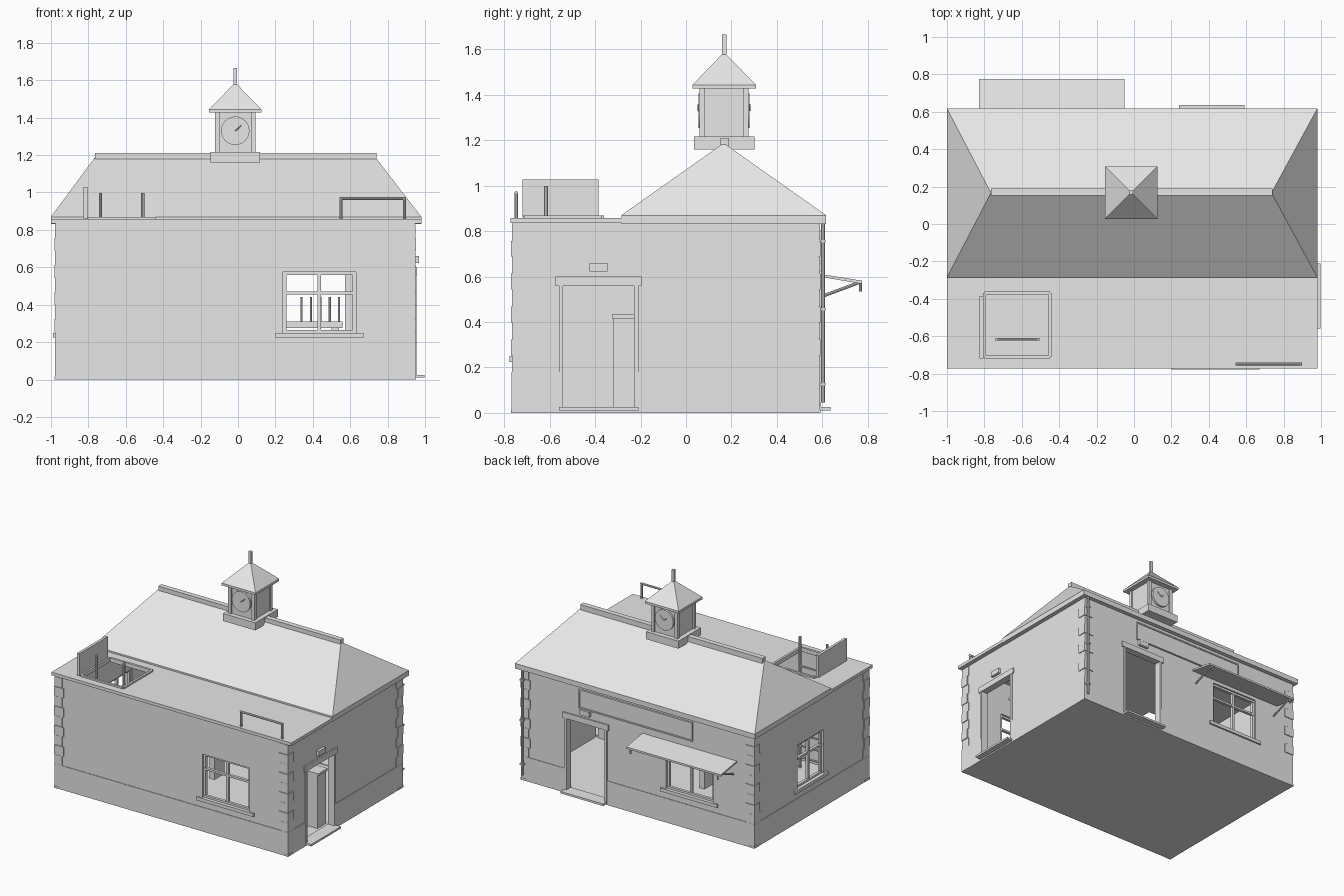
import bpy, bmesh, math
from mathutils import Vector

if "Cube" in bpy.data.objects:
    bpy.data.objects.remove(bpy.data.objects["Cube"])

# One plain material
grey = bpy.data.materials.new("light grey")
grey.use_nodes = True
tint = (0.8, 0.8, 0.8, 1)
grey.diffuse_color = tint
grey.node_tree.nodes["Principled BSDF"].inputs["Base Color"].default_value = tint


def finish(name, bm):
    bmesh.ops.recalc_face_normals(bm, faces=bm.faces)
    me = bpy.data.meshes.new(name)
    bm.to_mesh(me)
    bm.free()
    me.materials.append(grey)
    ob = bpy.data.objects.new(name, me)
    bpy.context.collection.objects.link(ob)
    return ob


def box(name, xs, ys, zs):
    bm = bmesh.new()
    bmesh.ops.create_cube(bm, size=1)
    for v in bm.verts:
        v.co = Vector([(a + b) / 2 + c * abs(b - a) for (a, b), c in zip((xs, ys, zs), v.co)])
    return finish(name, bm)


def prism(name, profile, x0, x1):
    """Extrude a (y, z) profile along x."""
    bm = bmesh.new()
    face = bm.faces.new([bm.verts.new((x0, y, z)) for y, z in profile])
    out = bmesh.ops.extrude_face_region(bm, geom=[face])
    moved = [g for g in out["geom"] if isinstance(g, bmesh.types.BMVert)]
    bmesh.ops.translate(bm, verts=moved, vec=(x1 - x0, 0, 0))
    return finish(name, bm)


def rod(name, a, b, r, sides=8):
    a, b = Vector(a), Vector(b)
    bm = bmesh.new()
    bmesh.ops.create_cone(bm, cap_ends=True, segments=sides, radius1=r, radius2=r, depth=(b - a).length)
    turn = (b - a).to_track_quat("Z", "Y")
    for v in bm.verts:
        v.co = turn @ v.co + (a + b) / 2
    return finish(name, bm)


def hip(name, xs, ys, z0, z1, z2, ridge):
    """Eave slab topped by a hipped roof; equal ridge ends make a pyramid."""
    bm = bmesh.new()
    ym = sum(ys) / 2
    for z in (z0, z1):
        for x in xs:
            for y in ys:
                bm.verts.new((x, y, z))
    for x in ridge:
        bm.verts.new((x, ym, z2))
    bmesh.ops.remove_doubles(bm, verts=bm.verts, dist=0.001)
    bmesh.ops.convex_hull(bm, input=bm.verts)
    bmesh.ops.dissolve_limit(bm, angle_limit=0.01, verts=bm.verts, edges=bm.edges)
    return finish(name, bm)


def cut(ob, cutters):
    for c in cutters:
        c.hide_render = True
        m = ob.modifiers.new("cut", "BOOLEAN")
        m.operation, m.object, m.solver = "DIFFERENCE", c, "EXACT"
        bpy.context.view_layer.objects.active = ob
        bpy.ops.object.modifier_apply(modifier=m.name)
        bpy.data.objects.remove(c)


# Wall faces: outward axis, plane and direction
X0, X1, Y0, Y1, TOP = -0.975, 0.947, -0.764, 0.586, 0.835
SIDES = {"front": ("y", Y0, -1), "back": ("y", Y1, 1), "left": ("x", X1, 1), "right": ("x", X0, -1)}


def on(side, name, us, zs, d0, d1):
    """Box on a wall face, us along the wall, d measured outward from it."""
    axis, plane, sign = SIDES[side]
    ds = sorted((plane + sign * d0, plane + sign * d1))
    return box(name, ds, us, zs) if axis == "x" else box(name, us, ds, zs)


WINDOWS = [("front", 0.24, 0.63), ("back", -0.635, -0.245), ("right", -0.23, 0.08)]
DOORS = [("left", -0.55, -0.22), ("back", 0.25, 0.58)]
WZ, DZ = (0.25, 0.575), (0.02, 0.56)

# Hollow building with a plinth and openings
shell = box("walls", (X0, X1), (Y0, Y1), (0, TOP))
plinth = box("plinth", (X0 - .004, X1 + .004), (Y0 - .004, Y1 + .004), (0, 0.18))
T = 0.045
for part in (shell, plinth):
    cutters = [box("cutter", (X0 + T, X1 - T), (Y0 + T, Y1 - T), (0.02, 1))]
    cutters += [on(s, "cutter", (a, b), WZ, -0.1, 0.05) for s, a, b in WINDOWS if part is shell]
    cutters += [on(s, "cutter", (a, b), DZ, -0.1, 0.05) for s, a, b in DOORS]
    cut(part, cutters)

# Windows
for s, a, b in WINDOWS:
    m, w = (a + b) / 2, 0.018
    on(s, "window_sill", (a - 0.04, b + 0.04), (0.225, 0.25), -0.02, 0.013)
    for lo, hi in ((a, a + w), (b - w, b), (m - w / 2, m + w / 2)):
        on(s, "window_upright", (lo, hi), WZ, -0.035, -0.015)
    for lo, hi in ((0.25, 0.265), (0.455, 0.47), (0.56, 0.575)):
        on(s, "window_rail", (a, b), (lo, hi), -0.033, -0.012)

# Doorways
for s, a, b in DOORS:
    m = (a + b) / 2
    on(s, "door_lintel", (a - 0.025, b + 0.025), (0.558, 0.6), -0.02, 0.01)
    on(s, "door_step", (a - 0.01, b + 0.01), (0.01, 0.025), -0.045, 0.05)
    for lo, hi in ((a - 0.01, a + 0.008), (b - 0.008, b + 0.01)):
        on(s, "door_jamb", (lo, hi), (0.025, 0.558), -0.045, 0.008)
    on(s, "door_lamp", (m - 0.04, m + 0.04), (0.622, 0.66), 0, 0.02)

# Corner quoins and feet
for x, sx in ((X0, 1), (X1, -1)):
    for y, sy in ((Y0, 1), (Y1, -1)):
        def corner(name, wx, wy, z0, z1, out):
            box(name, sorted((x - sx * out, x + sx * wx)), sorted((y - sy * out, y + sy * wy)), (z0, z1))
        corner("corner_foot", 0.035, 0.055, 0, 0.016, 0.006)
        for i in range(9):
            long = i % 2
            corner("quoin", 0.06 + 0.012 * long, 0.072 - 0.012 * long,
                   0.18 + i * 0.0725, 0.25 + i * 0.0725, 0.003 + 0.003 * long)

# Main hipped roof and ridge cap
hip("hipped_roof", (-1, 0.98), (-0.285, 0.617), 0.832, 0.87, 1.188, (-0.765, 0.735))
box("ridge_cap", (-0.765, 0.74), (0.152, 0.19), (1.165, 1.21))

# Flat roof with an open hatch
HX, HY = (-0.8, -0.45), (-0.71, -0.37)
flat = box("flat_roof", (-1, 0.98), (-0.772, -0.28), (0.835, 0.858))
cut(flat, [box("cutter", HX, HY, (0.7, 1))])
for y in HY:
    box("hatch_trim", HX, (y - 0.008, y + 0.008), (0.84, 0.87))
for x in HX:
    box("hatch_trim", (x - 0.008, x + 0.008), HY, (0.84, 0.87))
box("hatch_lid", (-0.825, -0.805), (-0.72, -0.385), (0.862, 1.028))

# Ladder through the hatch
for x in (-0.735, -0.51):
    rod("ladder_rail", (x, -0.617, 0.02), (x, -0.617, 0.998), 0.009)
for i in range(9):
    z = 0.1 + i * 0.085
    rod("ladder_rung", (-0.735, -0.617, z), (-0.51, -0.617, z), 0.007)

# Roof handrail
for x in (0.55, 0.89):
    rod("handrail_post", (x, -0.748, 0.85), (x, -0.748, 0.97), 0.008)
rod("handrail_bar", (0.543, -0.748, 0.968), (0.897, -0.748, 0.968), 0.008)

# Clock tower
CX, CY = -0.015, 0.168


def block(name, r, z0, z1, dx=0, dy=0):
    return box(name, (CX + dx - r, CX + dx + r), (CY + dy - r, CY + dy + r), (z0, z1))


block("tower_base", 0.133, 1.16, 1.216)
block("tower_body", 0.098, 1.2, 1.435)
for dx in (-0.096, 0.096):
    for dy in (-0.096, 0.096):
        block("tower_post", 0.012, 1.21, 1.435, dx, dy)
hip("tower_roof", (CX - 0.14, CX + 0.14), (CY - 0.14, CY + 0.14), 1.427, 1.444, 1.588, (CX, CX))
block("finial", 0.01, 1.56, 1.665)
for s in (-1, 1):
    rod("clock_face", (CX, CY + s * 0.095, 1.33), (CX, CY + s * 0.112, 1.33), 0.076, 32)
    for dx, dz in ((0.032, 0.028), (-s * 0.02, 0.015)):
        y = CY + s * 0.114
        rod("clock_hand", (CX, y, 1.33), (CX + dx, y, 1.33 + dz), 0.003, 4)

# Back sign board with a raised border
on("back", "sign_board", (-0.47, 0.47), (0.665, 0.805), 0, 0.008)
for z in (0.665, 0.795):
    on("back", "sign_border", (-0.47, 0.47), (z, z + 0.01), 0.008, 0.014)
for u in (-0.47, 0.46):
    on("back", "sign_border", (u, u + 0.01), (0.665, 0.805), 0.008, 0.014)

# Awning over the back window
prism("awning", [(0.586, 0.612), (0.775, 0.582), (0.775, 0.568), (0.586, 0.6)], -0.83, -0.05)
for x in (-0.8, -0.08):
    rod("awning_brace", (x, 0.585, 0.508), (x, 0.765, 0.575), 0.007)
    rod("awning_hook", (x, 0.768, 0.58), (x, 0.768, 0.535), 0.006)

# Drainpipe at the back corner
rod("drainpipe", (0.93, 0.603, 0.045), (0.93, 0.603, 0.835), 0.009)
for z in (0.12, 0.45, 0.75):
    box("pipe_bracket", (0.917, 0.943), (0.58, 0.615), (z, z + 0.012))

# Room fittings: cabinet, bench and a row of levers
box("cabinet", (0.68, 0.88), (-0.32, -0.22), (0.02, 0.415))
box("cabinet_top", (0.67, 0.89), (-0.325, -0.215), (0.415, 0.433))
box("bench_top", (-0.2, 0.56), (-0.1, 0.06), (0.275, 0.31))
for x in (-0.18, 0.5):
    box("bench_leg", (x, x + 0.04), (-0.08, 0.04), (0.02, 0.275))
for i in range(5):
    x = 0.34 + i * 0.05
    rod("lever", (x, -0.02, 0.3), (x, 0.0, 0.44), 0.006)
